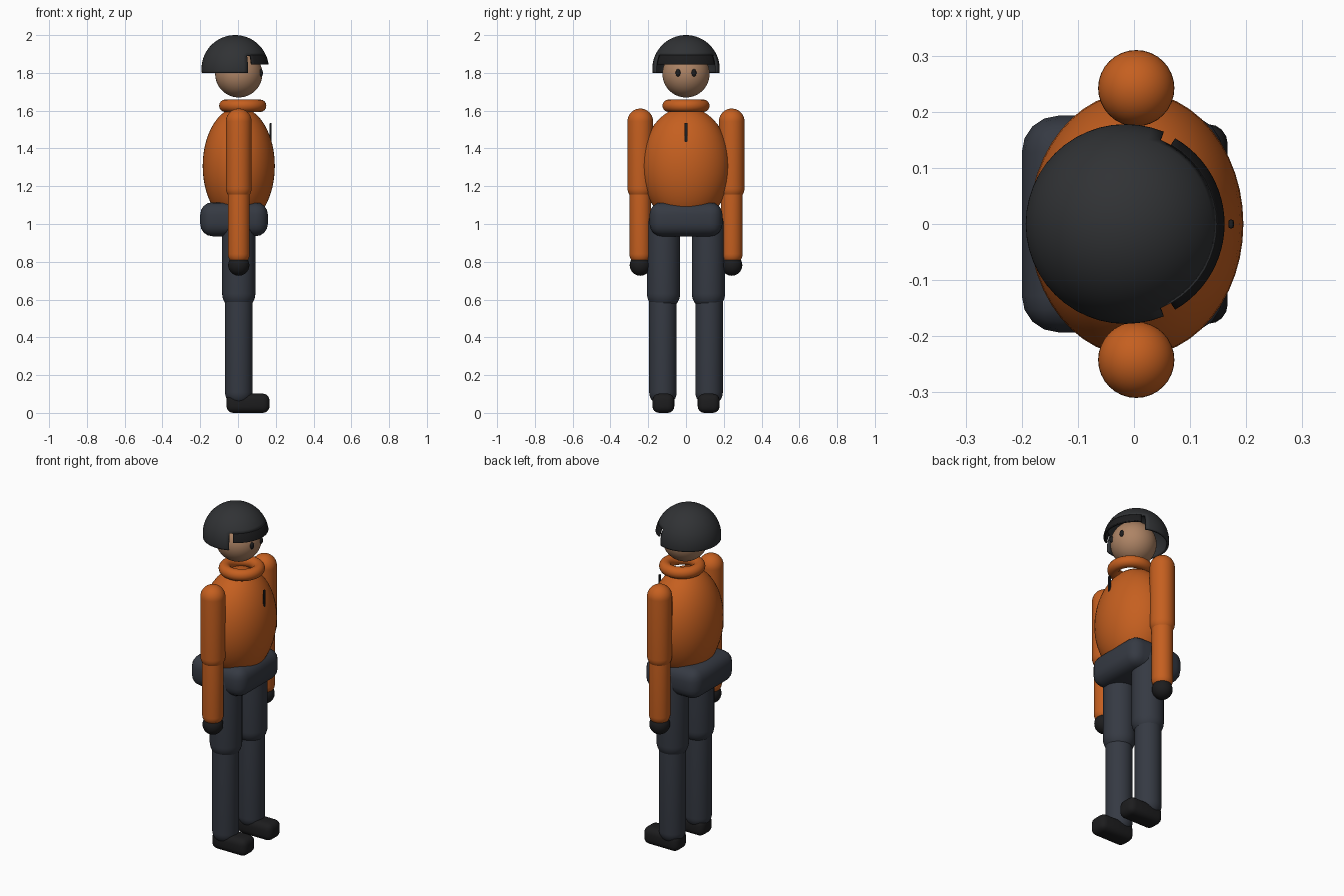
import bpy, bmesh, math
from mathutils import Vector

if "Cube" in bpy.data.objects:
    bpy.data.objects.remove(bpy.data.objects["Cube"])


def material(name, rgb):
    m = bpy.data.materials.new(name)
    m.diffuse_color = (*rgb, 1)
    m.use_nodes = True
    m.node_tree.nodes["Principled BSDF"].inputs["Base Color"].default_value = m.diffuse_color
    return m


ORANGE = material("orange_cloth", (0.56, 0.115, 0.014))
NAVY = material("navy_cloth", (0.036, 0.042, 0.056))
SHELL = material("helmet_grey", (0.03, 0.032, 0.035))
BLACK = material("black", (0.012, 0.012, 0.013))
SKIN = material("skin", (0.42, 0.23, 0.13))


def finish(name, bm, mat, loc, angle=40):
    me = bpy.data.meshes.new(name)
    bm.to_mesh(me)
    bm.free()
    ob = bpy.data.objects.new(name, me)
    bpy.context.collection.objects.link(ob)
    ob.location = loc
    me.materials.append(mat)
    bpy.ops.object.select_all(action='DESELECT')
    ob.select_set(True)
    bpy.context.view_layer.objects.active = ob
    bpy.ops.object.shade_smooth_by_angle(angle=math.radians(angle))
    return ob


def arc(r, a, b, n=10, z=0):
    """Profile points (radius, height) on a circle between two latitudes in degrees."""
    ts = [math.radians(a + (b - a) * i / n) for i in range(n + 1)]
    return [(max(r * math.cos(t), 0), z + r * math.sin(t)) for t in ts]


def turn(bm, profile, a0=0, a1=360, n=48):
    """Sweep a profile around z through an angle range."""
    rings = []
    for i in range(n + 1):
        t = math.radians(a0 + (a1 - a0) * i / n)
        rings.append([bm.verts.new((r * math.cos(t), r * math.sin(t), z)) for r, z in profile])
    for p, q in zip(rings, rings[1:]):
        for j in range(len(profile) - 1):
            bm.faces.new((p[j], q[j], q[j + 1], p[j + 1]))


def clean(bm):
    bmesh.ops.remove_doubles(bm, verts=bm.verts, dist=1e-5)
    bmesh.ops.dissolve_degenerate(bm, edges=bm.edges, dist=1e-6)


def capsule(name, mat, x, y, z0, z1, r):
    """Round-ended limb; z0 and z1 are the centres of its end caps."""
    bm = bmesh.new()
    low = arc(r, -90, 0)
    turn(bm, low + arc(r, 0, 90, z=z1 - z0), n=32)
    clean(bm)
    return finish(name, bm, mat, (x, y, z0))


def ellipsoid(name, mat, loc, size):
    bm = bmesh.new()
    turn(bm, arc(1, -90, 90, 24))
    clean(bm)
    bmesh.ops.scale(bm, vec=Vector(size), verts=bm.verts)
    return finish(name, bm, mat, loc)


def rounded_box(name, mat, lo, hi, bevel, seg=4):
    lo, hi = Vector(lo), Vector(hi)
    bm = bmesh.new()
    bmesh.ops.create_cube(bm, size=1)
    bmesh.ops.scale(bm, vec=hi - lo, verts=bm.verts)
    bmesh.ops.bevel(bm, geom=bm.edges[:], offset=bevel, segments=seg, profile=0.5, affect='EDGES')
    return finish(name, bm, mat, (lo + hi) / 2)


def shell(name, mat, parts, thickness):
    """Thin spherical shell made of swept patches."""
    bm = bmesh.new()
    for lat0, lat1, a0, a1, n in parts:
        turn(bm, arc(0.178, lat0, lat1, 12), a0, a1, n)
    clean(bm)
    ob = finish(name, bm, mat, (-0.015, 0, 1.822))
    s = ob.modifiers.new("thickness", 'SOLIDIFY')
    s.thickness, s.offset = thickness, -1
    return ob


CX = 0.004

# Head and helmet (figure looks along +x)
ellipsoid("head", SKIN, (CX, 0, 1.795), (0.125, 0.125, 0.125))
shell("helmet", SHELL, [(24, 90, 0, 360, 48), (-7, 24, 67.5, 292.5, 30)], 0.012)
shell("visor", BLACK, [(7.5, 24, -60, 60, 24)], 0.010)

# Torso, collar and zip
ellipsoid("torso", ORANGE, (CX, 0, 1.307), (0.191, 0.236, 0.312))
bm = bmesh.new()
turn(bm, [(0.092 + r, z) for r, z in
          [(0.033 * math.cos(i * math.pi / 8), 0.033 * math.sin(i * math.pi / 8)) for i in range(17)]])
clean(bm)
finish("collar", bm, ORANGE, (0.025, 0, 1.626))
rounded_box("zip", BLACK, (0.168, -0.008, 1.432), (0.178, 0.008, 1.535), 0.004, 2)

# Hips
rounded_box("hips", NAVY, (-0.2, -0.193, 0.935), (0.158, 0.193, 1.115), 0.065)

# Limbs and eyes on both sides
for side, s in (("left", 1), ("right", -1)):
    ellipsoid(side + "_eye", BLACK, (0.122, s * 0.042, 1.8), (0.010, 0.013, 0.02))
    capsule(side + "_upper_arm", ORANGE, CX, s * 0.242, 1.19, 1.543, 0.068)
    capsule(side + "_forearm", ORANGE, CX, s * 0.242, 0.842, 1.19, 0.058)
    ellipsoid(side + "_hand", BLACK, (CX, s * 0.242, 0.782), (0.056, 0.056, 0.056))
    capsule(side + "_thigh", NAVY, CX, s * 0.119, 0.632, 1.0, 0.088)
    capsule(side + "_shin", NAVY, CX, s * 0.122, 0.11, 0.632, 0.073)
    rounded_box(side + "_boot", BLACK, (-0.061, s * 0.12 - 0.058, 0.0),
                (0.167, s * 0.12 + 0.058, 0.102), 0.035)
